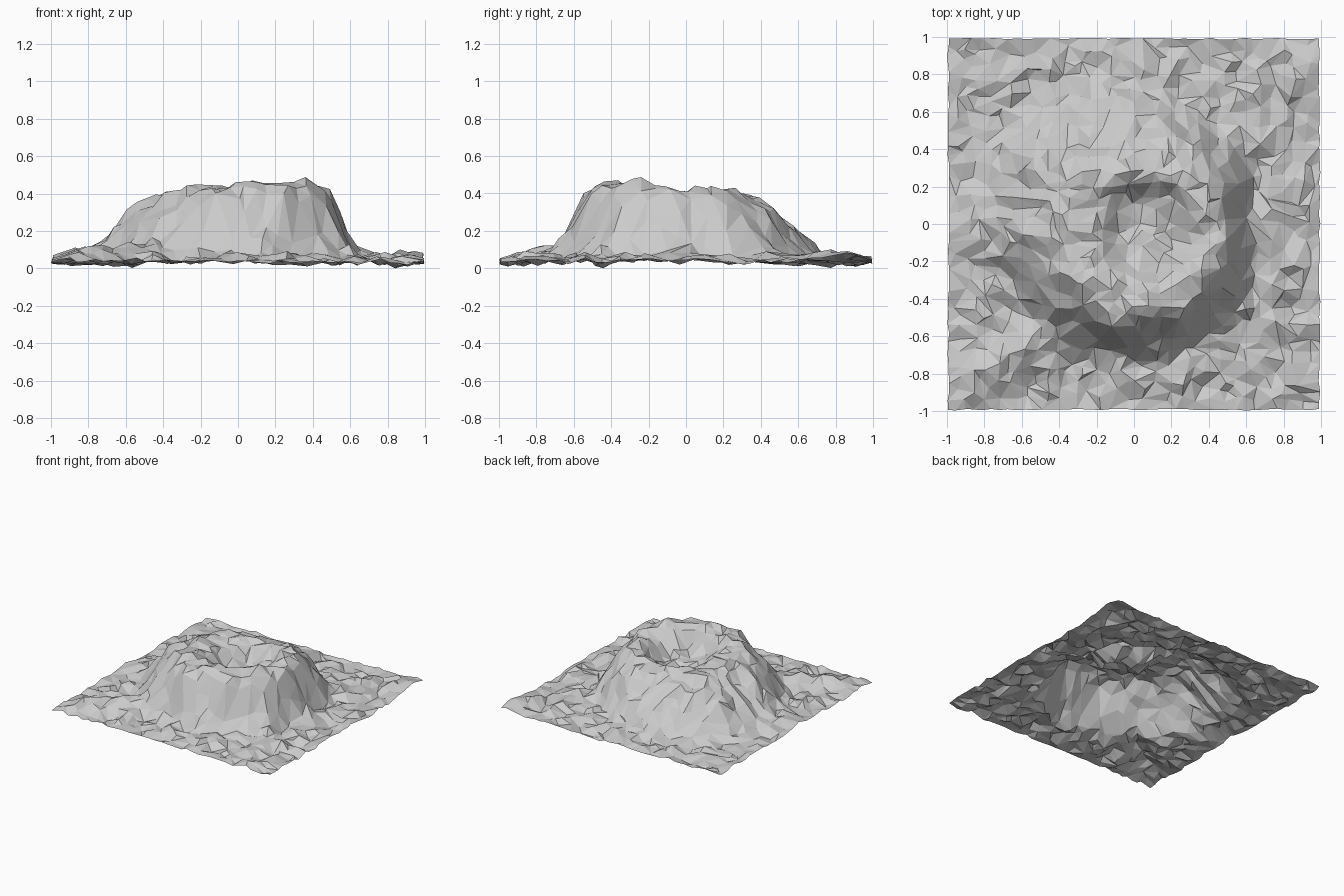
import bpy, bmesh, math, random
from mathutils import Vector, noise

if "Cube" in bpy.data.objects:
    bpy.data.objects.remove(bpy.data.objects["Cube"])

random.seed(4)
CX, CY = 0.02, -0.03
# values at E, NE, N, NW, W, SW, S, SE
RIM = [0.44, 0.42, 0.36, 0.40, 0.38, 0.40, 0.46, 0.46]
FOOT = [0.67, 0.74, 0.76, 0.92, 0.86, 0.76, 0.73, 0.72]
TOP = [0.41, 0.42, 0.39, 0.39, 0.39, 0.41, 0.44, 0.44]


def around(table, angle):
    """Smoothly interpolate a compass table."""
    a = (angle / (2 * math.pi) * 8) % 8
    i = int(a)
    f = a - i
    f = f * f * (3 - 2 * f)
    return table[i % 8] * (1 - f) + table[(i + 1) % 8] * f


def smooth(t):
    t = max(0.0, min(1.0, t))
    return t * t * (3 - 2 * t)


def ridge(x, y, a, b, width, height):
    """Soft bump along a line from a to b."""
    a, b, p = Vector(a), Vector(b), Vector((x, y))
    d = b - a
    t = max(0, min(1, (p - a).dot(d) / d.length_squared))
    return height * math.exp(-((p - a - d * t).length / width) ** 2)


def height(x, y):
    # warp the outline so the flanks break into spurs and gullies
    wx = x + 0.07 * noise.noise((x * 4, y * 4, 11.0))
    wy = y + 0.07 * noise.noise((x * 4, y * 4, 31.0))
    dx, dy = wx - CX, wy - CY
    r, ang = math.hypot(dx, dy), math.atan2(dy, dx)
    rim, foot, top = (around(t, ang) for t in (RIM, FOOT, TOP))
    # plain, skirt, hill flank and crater
    skirt = 0.04 + 0.045 * max(0.0, min(1.0, (1.0 - r) / 0.4))
    z = skirt + (top - skirt) * smooth((foot - r) / (foot - rim))
    cr = math.hypot(wx - 0.06, wy + 0.04)
    z -= 0.13 * smooth((0.34 - cr) / 0.22)
    # spurs running off the hill
    z += ridge(x, y, (-0.42, -0.56), (-0.85, -0.85), 0.10, 0.07)
    z += ridge(x, y, (-0.55, -0.10), (-0.88, -0.05), 0.12, 0.04)
    z += ridge(x, y, (0.8, 0.75), (1.0, 0.85), 0.15, 0.03)
    z += ridge(x, y, (0.27, -0.2), (0.33, -0.2), 0.12, 0.04)
    # broken rock, calmer at the border
    edge = 0.5 + 0.5 * smooth((1 - max(abs(x), abs(y))) / 0.12)
    n = 0.03 * noise.noise((x * 5, y * 5, 2.3))
    n += 0.042 * noise.noise((x * 10, y * 10, 7.1))
    n += 0.016 * noise.noise((x * 19, y * 19, 5.7))
    return max(0.0, z + edge * n)


# Terrain sheet: jittered grid, left open underneath
N = 44
bm = bmesh.new()
bmesh.ops.create_grid(bm, x_segments=N, y_segments=N, size=0.992)
step = 2 / N
for v in bm.verts:
    k = 0.1 if v.is_boundary else 0.33
    v.co.x += random.uniform(-k, k) * step
    v.co.y += random.uniform(-k, k) * step
    v.co.z = height(v.co.x, v.co.y) + random.uniform(0, 0.012)
low = min(v.co.z for v in bm.verts)
for v in bm.verts:
    v.co.z -= low
bmesh.ops.triangulate(bm, faces=bm.faces[:])
mesh = bpy.data.meshes.new("volcano_terrain")
bm.to_mesh(mesh)
bm.free()
terrain = bpy.data.objects.new("volcano_terrain", mesh)
bpy.context.collection.objects.link(terrain)

# Irregular low-poly facets
dec = terrain.modifiers.new("facets", 'DECIMATE')
dec.ratio = 0.4
